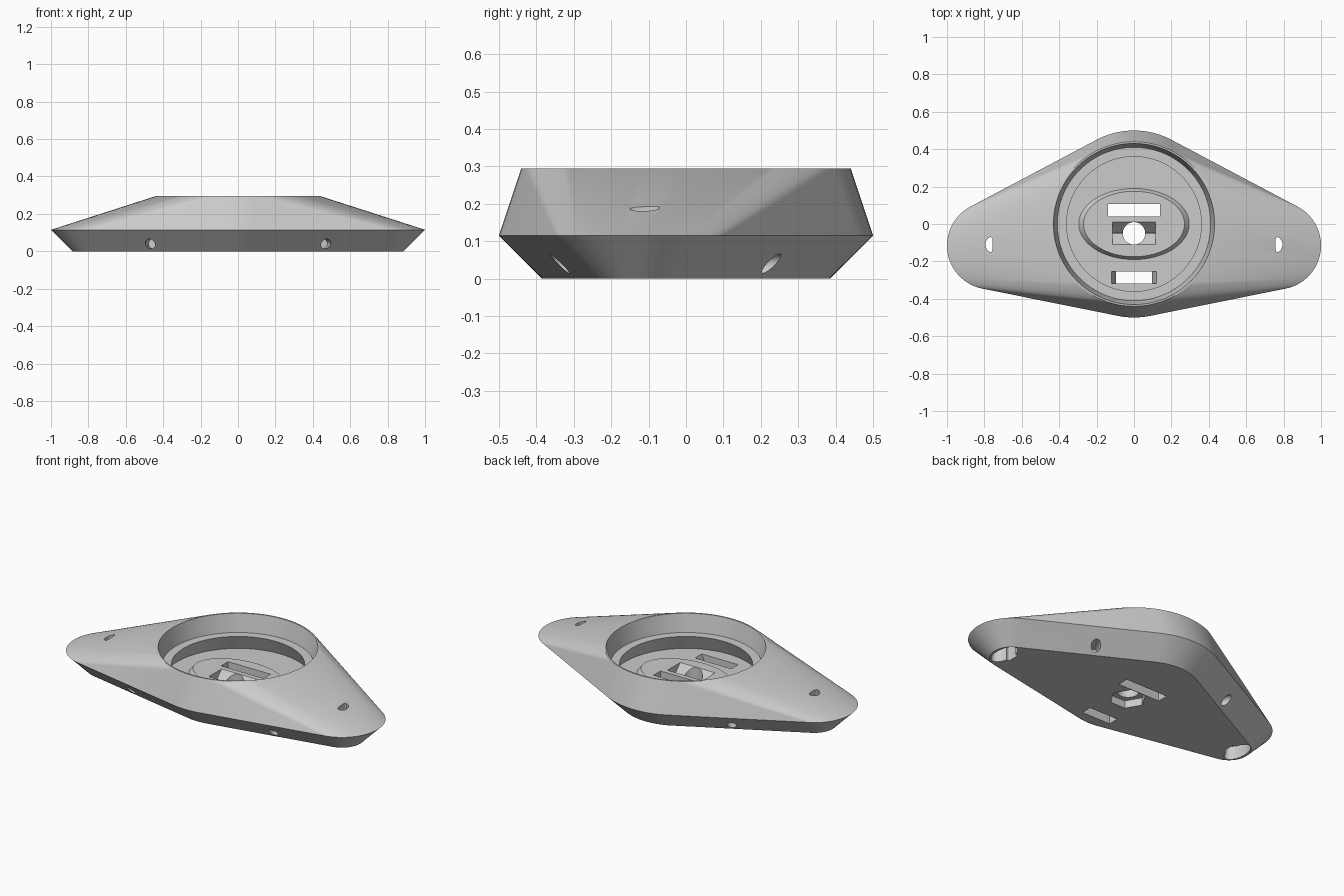
import bpy, bmesh
from math import cos, sin, pi
from mathutils import Vector, Matrix

cube = bpy.data.objects.get("Cube")
if cube:
    bpy.data.objects.remove(cube)

grey = bpy.data.materials.new("light grey plastic")
grey.use_nodes = True
COLOUR = (0.6, 0.6, 0.6, 1)
grey.diffuse_color = COLOUR
grey.node_tree.nodes["Principled BSDF"].inputs["Base Color"].default_value = COLOUR


def ellipse(rx, ry, z, x=0, y=0, n=96, turn=0):
    return [Vector((x + rx * cos(turn + 2 * pi * i / n), y + ry * sin(turn + 2 * pi * i / n), z))
            for i in range(n)]


def rectangle(hx, hy, z, y):
    return [Vector((sx * hx, y + sy * hy, z)) for sx, sy in ((-1, -1), (1, -1), (1, 1), (-1, 1))]


def to_object(name, bm):
    bmesh.ops.recalc_face_normals(bm, faces=bm.faces)
    mesh = bpy.data.meshes.new(name)
    bm.to_mesh(mesh)
    bm.free()
    mesh.materials.append(grey)
    obj = bpy.data.objects.new(name, mesh)
    bpy.context.collection.objects.link(obj)
    return obj


def loft(name, rings, matrix=None):
    """Closed solid through rings with equal point counts."""
    bm = bmesh.new()
    loops = [[bm.verts.new(p) for p in ring] for ring in rings]
    n = len(loops[0])
    for a, b in zip(loops, loops[1:]):
        for i in range(n):
            j = (i + 1) % n
            bm.faces.new((a[i], a[j], b[j], b[i]))
    bm.faces.new(loops[0][::-1])
    bm.faces.new(loops[-1])
    if matrix:
        bm.transform(matrix)
    return to_object(name, bm)


def combine(target, tool, operation="DIFFERENCE"):
    tool.hide_render = True
    mod = target.modifiers.new(tool.name, "BOOLEAN")
    mod.operation = operation
    mod.solver = "EXACT"
    mod.object = tool
    bpy.ops.object.select_all(action="DESELECT")
    bpy.context.view_layer.objects.active = target
    target.select_set(True)
    bpy.ops.object.modifier_apply(modifier=mod.name)
    bpy.data.objects.remove(tool)


# Outer shell: rounded lozenge waist, chamfered base, round top rim
CORNERS = ((0, 0.07, 0.43), (0, -0.07, 0.43), (0.765, -0.115, 0.235), (-0.765, -0.115, 0.235))
WAIST = 0.115
bm = bmesh.new()
points = ellipse(0.44, 0.44, 0.295)
for cx, cy, r in CORNERS:
    points += ellipse(r, r, WAIST, cx, cy)
    points += ellipse(r - WAIST, r - WAIST, 0, cx, cy)
for p in points:
    bm.verts.new(p)
hull = bmesh.ops.convex_hull(bm, input=bm.verts)
spare = {v for v in hull["geom_interior"] + hull["geom_unused"] if isinstance(v, bmesh.types.BMVert)}
bmesh.ops.delete(bm, geom=list(spare), context="VERTS")
bmesh.ops.dissolve_limit(bm, angle_limit=0.002, verts=bm.verts, edges=bm.edges)
base = to_object("dock_base", bm)

# Round recess with a ledge and an undercut floor
recess_profile = ((0.40, 0.10), (0.36, 0.19), (0.41, 0.19), (0.431, 0.295), (0.435, 0.32))
combine(base, loft("recess", [ellipse(r, r, z) for r, z in recess_profile]))

# Raised oval pad on the recess floor
combine(base, loft("oval_pad", [ellipse(0.295, 0.19, 0.09), ellipse(0.295, 0.19, 0.10),
                                ellipse(0.27, 0.175, 0.13)]), "UNION")

# Cable slots through the floor
combine(base, loft("back_slot", [rectangle(0.14, 0.033, z, 0.073) for z in (-0.1, 0.25)]))
combine(base, loft("front_slot", [rectangle(0.095, 0.032, -0.1, -0.287),
                                  rectangle(0.095, 0.032, 0.04, -0.287),
                                  rectangle(0.12, 0.032, 0.1, -0.287),
                                  rectangle(0.12, 0.032, 0.15, -0.287)]))

# V groove, bolt hole and hexagonal nut pocket
BOLT_Y = -0.05
combine(base, loft("groove", [rectangle(0.115, 0.002, 0.07, BOLT_Y),
                              rectangle(0.115, 0.06, 0.13, BOLT_Y),
                              rectangle(0.115, 0.06, 0.17, BOLT_Y)]))
combine(base, loft("bolt_hole", [ellipse(0.06, 0.06, z, 0, BOLT_Y, 48) for z in (-0.1, 0.2)]))
combine(base, loft("nut_pocket", [ellipse(0.1, 0.1, z, 0, BOLT_Y, 6) for z in (-0.1, 0.045)]))

for side in (-1, 1):
    # Oval foot pocket below, narrow curved slot above
    combine(base, loft("foot_pocket", [ellipse(0.05, 0.095, z, side * 0.82, -0.11, 48)
                                       for z in (-0.1, 0.08)]))
    slot = [ellipse(0.019, 0.04, z, side * 0.775, -0.11, 32) for z in (-0.1, 0.3)]
    for ring in slot:
        for p in ring:
            p.x -= side * 5 * (p.y + 0.11) ** 2
    combine(base, loft("strap_slot", slot))
    # Screw holes in the chamfer, square to each edge
    for x, y, nx, ny in ((0.46, 0.23, 0.47, 0.88), (0.47, -0.34, 0.19, -0.98)):
        axis = Vector((side * nx, ny, 0))
        place = Matrix.Translation((side * x, y, 0.04)) @ axis.to_track_quat("Z", "Y").to_matrix().to_4x4()
        combine(base, loft("screw_hole", [ellipse(0.026, 0.026, z, n=24) for z in (-0.09, 0.1)], place))

bpy.ops.object.select_all(action="DESELECT")
bpy.context.view_layer.objects.active = base
base.select_set(True)
bpy.ops.object.shade_smooth_by_angle(angle=0.42)
